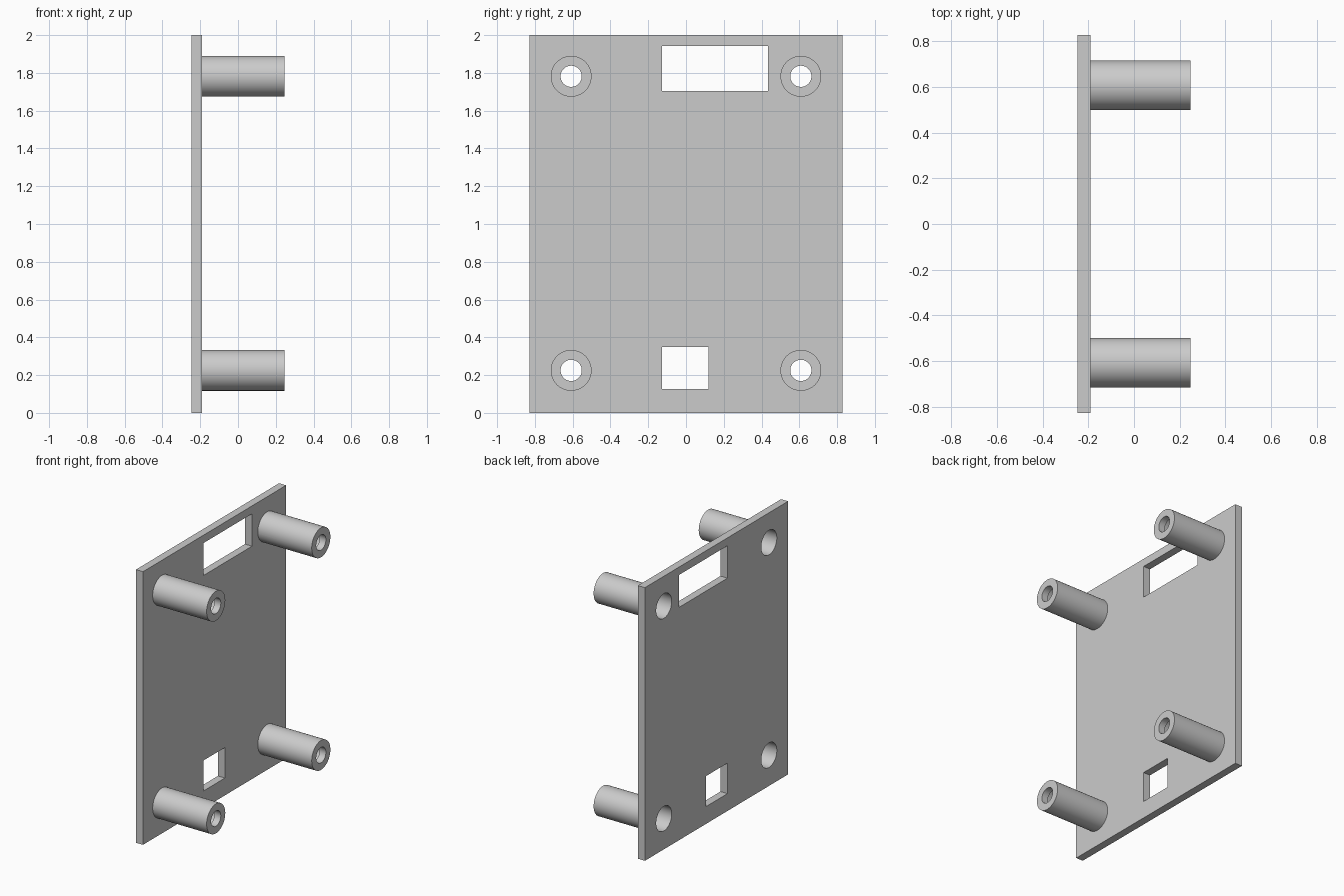
import bpy, math

if "Cube" in bpy.data.objects:
    bpy.data.objects.remove(bpy.data.objects["Cube"])

X0, X1, X2 = -0.247, -0.19, 0.247      # plate back, plate face, standoff tip
POCKET_END = 0.197                     # depth reached by the wide rear bore
CENTRES = [(y, z) for y in (-0.608, 0.608) for z in (0.225, 1.782)]

grey = bpy.data.materials.new("light_grey")
grey.diffuse_color = (0.6, 0.6, 0.6, 1)
grey.use_nodes = True
grey.node_tree.nodes["Principled BSDF"].inputs["Base Color"].default_value = grey.diffuse_color


def box(name, x, y, z):
    bpy.ops.mesh.primitive_cube_add(
        size=1, location=[(a + b) / 2 for a, b in (x, y, z)])
    ob = bpy.context.object
    ob.name = name
    ob.scale = [b - a for a, b in (x, y, z)]
    bpy.ops.object.transform_apply(location=True, scale=True, rotation=True)
    ob.data.materials.append(grey)
    return ob


def rod(name, x, r, y, z):
    bpy.ops.mesh.primitive_cylinder_add(
        vertices=64, radius=r, depth=x[1] - x[0],
        location=((x[0] + x[1]) / 2, y, z), rotation=(0, math.pi / 2, 0))
    ob = bpy.context.object
    ob.name = name
    bpy.ops.object.transform_apply(location=True, scale=True, rotation=True)
    ob.data.materials.append(grey)
    return ob


def combine(target, tool, operation):
    m = target.modifiers.new(operation, 'BOOLEAN')
    m.operation, m.solver, m.object = operation, 'EXACT', tool
    bpy.context.view_layer.objects.active = target
    bpy.ops.object.modifier_apply(modifier=m.name)
    bpy.data.objects.remove(tool)


# Flat mounting plate
plate = box("mounting_plate", (X0, X1), (-0.828, 0.828), (0, 2))

# Four standoffs fused to the plate, bored wide from the rear and narrow at the tip
for y, z in CENTRES:
    combine(plate, rod("standoff", (X1 - 0.03, X2), 0.108, y, z), 'UNION')
for y, z in CENTRES:
    combine(plate, rod("rear_bore", (X0 - 0.1, POCKET_END), 0.09, y, z), 'DIFFERENCE')
    combine(plate, rod("screw_hole", (POCKET_END - 0.05, X2 + 0.1), 0.056, y, z), 'DIFFERENCE')

# Rectangular openings: wide upper, small lower
for y, z in (((-0.127, 0.433), (1.705, 1.942)), ((-0.127, 0.12), (0.127, 0.35))):
    combine(plate, box("opening", (X0 - 0.1, X1 + 0.1), y, z), 'DIFFERENCE')

bpy.ops.object.select_all(action='DESELECT')
plate.select_set(True)
bpy.context.view_layer.objects.active = plate
bpy.ops.object.shade_smooth_by_angle(angle=math.radians(30))
